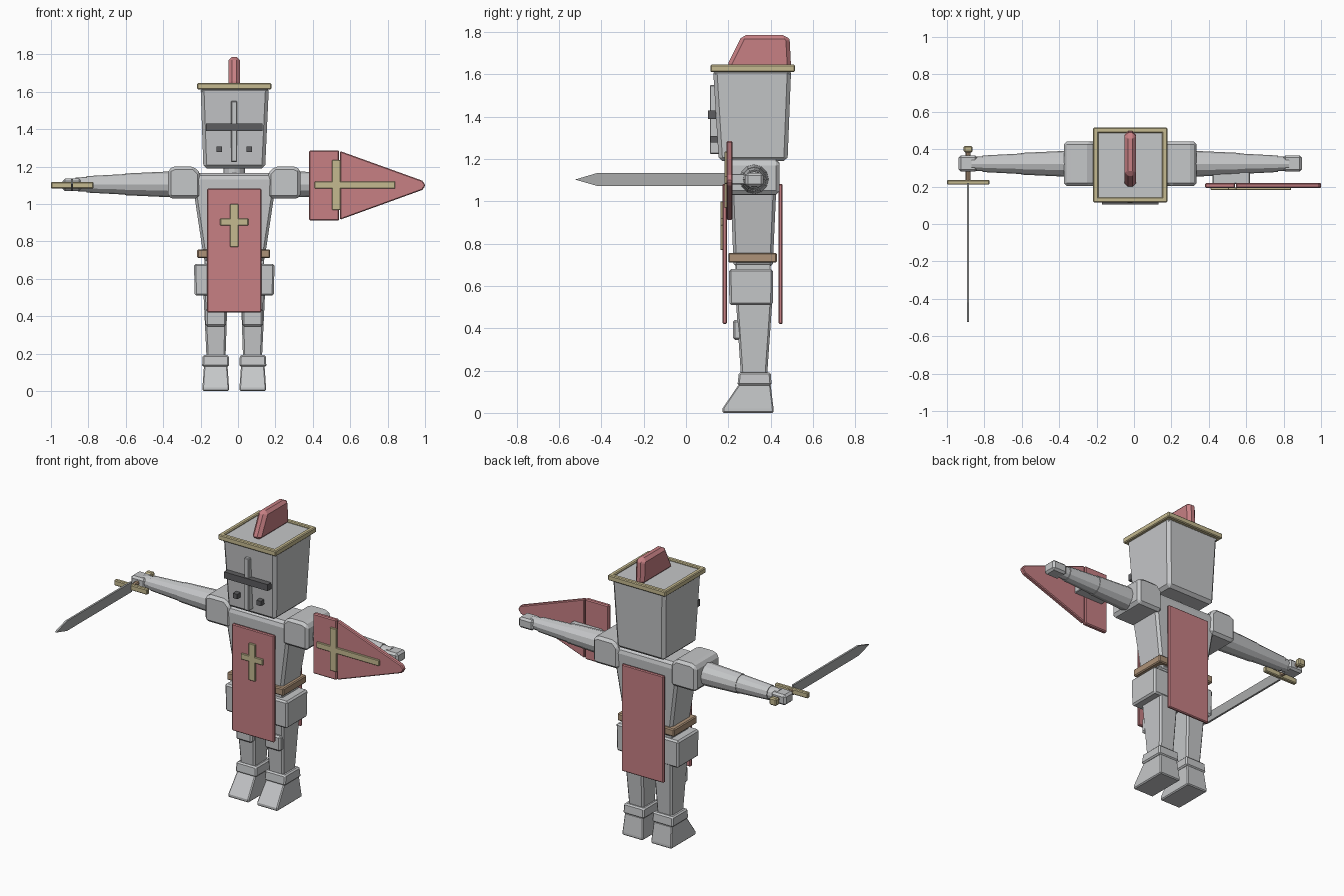
import bpy, bmesh, math
from mathutils import Matrix, Vector

if "Cube" in bpy.data.objects:
    bpy.data.objects.remove(bpy.data.objects["Cube"])

CX, CY, ARM_Z = -0.02, 0.32, 1.105   # body axis and arm height


def material(name, rgb):
    m = bpy.data.materials.new(name)
    m.diffuse_color = (*rgb, 1)
    m.use_nodes = True
    m.node_tree.nodes["Principled BSDF"].inputs["Base Color"].default_value = m.diffuse_color
    return m


STEEL = material("steel", (0.56, 0.57, 0.58))
BLADE = material("blade steel", (0.40, 0.41, 0.41))
DARK = material("dark slit", (0.11, 0.11, 0.115))
RED = material("red cloth", (0.57, 0.215, 0.23))
GOLD = material("gold trim", (0.56, 0.49, 0.28))
LEATHER = material("leather", (0.42, 0.29, 0.19))


def finish(name, bm, mat, bevel):
    bmesh.ops.recalc_face_normals(bm, faces=bm.faces)
    me = bpy.data.meshes.new(name)
    bm.to_mesh(me)
    bm.free()
    me.materials.append(mat)
    ob = bpy.data.objects.new(name, me)
    bpy.context.collection.objects.link(ob)
    if bevel:
        b = ob.modifiers.new("bevel", "BEVEL")
        b.width = bevel
        b.segments = 1
        b.limit_method = "ANGLE"
        b.angle_limit = math.radians(35)
    return ob


def loft(name, mat, sections, bevel=0.008):
    """Stacked rectangles: each section is (z, x0, x1, y0, y1)."""
    bm = bmesh.new()
    rings = [[bm.verts.new(p) for p in ((a, c, z), (b, c, z), (b, d, z), (a, d, z))]
             for z, a, b, c, d in sections]
    for r, s in zip(rings, rings[1:]):
        for i in range(4):
            j = (i + 1) % 4
            bm.faces.new((r[i], r[j], s[j], s[i]))
    bm.faces.new(rings[0])
    bm.faces.new(rings[-1])
    return finish(name, bm, mat, bevel)


def box(name, mat, x, y, z, bevel=0.004):
    return loft(name, mat, [(z[0], *x, *y), (z[1], *x, *y)], bevel)


def prism(name, mat, pts, axis, lo, hi, bevel=0.006):
    """Extrude a flat outline along x (points are y, z) or y (points are x, z)."""
    place = (lambda p, t: (t, *p)) if axis == "x" else (lambda p, t: (p[0], t, p[1]))
    bm = bmesh.new()
    a = [bm.verts.new(place(p, lo)) for p in pts]
    b = [bm.verts.new(place(p, hi)) for p in pts]
    bm.faces.new(a)
    bm.faces.new(b)
    for i in range(len(pts)):
        j = (i + 1) % len(pts)
        bm.faces.new((a[i], a[j], b[j], b[i]))
    return finish(name, bm, mat, bevel)


def tube(name, mat, start, end, r0, r1, sides=12):
    s, e = Vector(start), Vector(end)
    bm = bmesh.new()
    turn = (e - s).to_track_quat("Z", "Y").to_matrix().to_4x4()
    bmesh.ops.create_cone(bm, cap_ends=True, segments=sides, radius1=r0, radius2=r1,
                          depth=(e - s).length,
                          matrix=Matrix.Translation((s + e) / 2) @ turn)
    return finish(name, bm, mat, 0)


# Helmet with rim, recessed lid and crest
loft("helmet", STEEL, [(1.19, -0.185, 0.145, 0.155, 0.48),
                       (1.625, -0.2, 0.165, 0.128, 0.497)], 0.018)
for n, x, y in (("left", (-0.218, -0.19), (0.115, 0.515)), ("right", (0.15, 0.178), (0.115, 0.515)),
                ("front", (-0.2, 0.16), (0.115, 0.143)), ("back", (-0.2, 0.16), (0.487, 0.515))):
    box("helmet_rim_" + n, GOLD, x, y, (1.612, 1.646), 0.005)
box("helmet_lid", STEEL, (-0.195, 0.155), (0.138, 0.492), (1.6, 1.636), 0)
prism("crest", RED, [(0.2, 1.63), (0.2, 1.655), (0.265, 1.786), (0.475, 1.786),
                     (0.49, 1.765), (0.497, 1.63)], "x", -0.05, 0.01, 0.018)

# Face plate: nose strip, eye slit and breathing holes
box("nose_strip", STEEL, (-0.037, -0.005), (0.113, 0.16), (1.225, 1.55))
box("eye_slit", DARK, (-0.17, 0.13), (0.105, 0.15), (1.39, 1.43), 0)
for s in (-1, 1):
    box("breathing_hole", DARK, (CX + s * 0.081 - 0.015, CX + s * 0.081 + 0.015),
        (0.115, 0.16), (1.278, 1.308), 0)

# Neck, torso, belt
tube("neck", STEEL, (CX, CY, 1.13), (CX, CY, 1.22), 0.058, 0.058)
loft("torso", STEEL, [(0.69, -0.18, 0.14, 0.225, 0.41),
                      (1.13, -0.246, 0.206, 0.208, 0.43),
                      (1.165, -0.235, 0.195, 0.22, 0.42)], 0.014)
box("belt", LEATHER, (-0.218, 0.172), (0.2, 0.43), (0.71, 0.757), 0.006)
box("pelvis", STEEL, (-0.18, 0.14), (0.235, 0.4), (0.56, 0.72))

# Hanging cloth panels with a cross in front
for n, y in (("front", (0.173, 0.193)), ("back", (0.438, 0.457))):
    box("tabard_" + n, RED, (-0.165, 0.125), y, (0.42, 1.083), 0.005)
box("tabard_cross_upright", GOLD, (-0.042, 0.002), (0.162, 0.175), (0.77, 1.0), 0.003)
box("tabard_cross_bar", GOLD, (-0.095, 0.055), (0.162, 0.175), (0.885, 0.922), 0.003)

for s, side in ((-1, "right"), (1, "left")):
    def span(a, b):
        """Mirrored x range measured from the body axis."""
        return tuple(sorted((CX + s * a, CX + s * b)))

    # Hip guard, leg, knee pad, ankle cuff and boot
    loft(side + "_hip_guard", STEEL, [(0.51, *span(0.012, 0.212), 0.205, 0.41),
                                      (0.68, *span(0.012, 0.215), 0.203, 0.412)], 0.01)
    loft(side + "_leg", STEEL, [(0.17, *span(0.047, 0.148), 0.26, 0.383),
                                (0.53, *span(0.035, 0.165), 0.236, 0.408)], 0.01)
    box(side + "_knee_pad", STEEL, span(0.043, 0.154), (0.222, 0.262), (0.345, 0.44), 0.01)
    loft(side + "_ankle_cuff", STEEL, [(0.13, *span(0.027, 0.172), 0.243, 0.405),
                                       (0.192, *span(0.03, 0.168), 0.25, 0.4)], 0.008)
    loft(side + "_boot", STEEL, [(0, *span(0.028, 0.17), 0.172, 0.414),
                                 (0.02, *span(0.028, 0.17), 0.172, 0.414),
                                 (0.135, *span(0.036, 0.162), 0.25, 0.4)], 0.006)

    # Shoulder guard, tapered arm and hand
    prism(side + "_shoulder", STEEL,
          [(CX + s * x, z) for x, z in ((0.18, 1.03), (0.18, 1.165), (0.215, 1.2), (0.32, 1.2),
                                        (0.355, 1.185), (0.355, 1.035), (0.33, 1.03))],
          "y", 0.203, 0.441, 0.016)

    def joint(name, a, b, ra, rb):
        tube(side + name, STEEL, (CX + s * a, CY + 0.002, ARM_Z),
             (CX + s * b, CY + 0.002, ARM_Z), ra, rb)
    joint("_upper_arm", 0.3, 0.585, 0.071, 0.058)
    joint("_forearm", 0.58, 0.79, 0.055, 0.044)
    joint("_wrist", 0.78, 0.85, 0.04, 0.036)
    box(side + "_hand", STEEL, span(0.818, 0.918), (0.28, 0.367), (1.07, 1.135), 0.012)

# Shield: upper slab and tapered slab, with a cross
prism("shield_top", RED, [(0.38, 0.912), (0.38, 1.286), (0.541, 1.286), (0.541, 0.912)],
      "y", 0.192, 0.22)
prism("shield_point", RED, [(0.546, 0.916), (0.546, 1.283), (0.985, 1.125), (1.0, 1.105),
                            (1.0, 1.095), (0.985, 1.075)], "y", 0.192, 0.22)
box("shield_grip", STEEL, (0.42, 0.62), (0.215, 0.28), (1.08, 1.13))
box("shield_cross_upright", GOLD, (0.503, 0.548), (0.182, 0.196), (0.968, 1.235), 0.003)
box("shield_cross_bar", GOLD, (0.41, 0.84), (0.182, 0.196), (1.083, 1.12), 0.003)

# Sword pointing forward
SX = -0.887
prism("sword_blade", BLADE, [(0.22, 1.073), (0.22, 1.134), (-0.42, 1.134),
                             (-0.525, 1.103), (-0.42, 1.073)], "x", SX - 0.006, SX + 0.006, 0)
box("sword_guard", GOLD, (-1.0, -0.772), (0.21, 0.235), (1.083, 1.118), 0.005)
tube("sword_handle", LEATHER, (SX, 0.23, 1.103), (SX, 0.39, 1.103), 0.013, 0.013, 8)
box("sword_pommel", GOLD, (SX - 0.024, SX + 0.024), (0.383, 0.418), (1.08, 1.126), 0.007)
